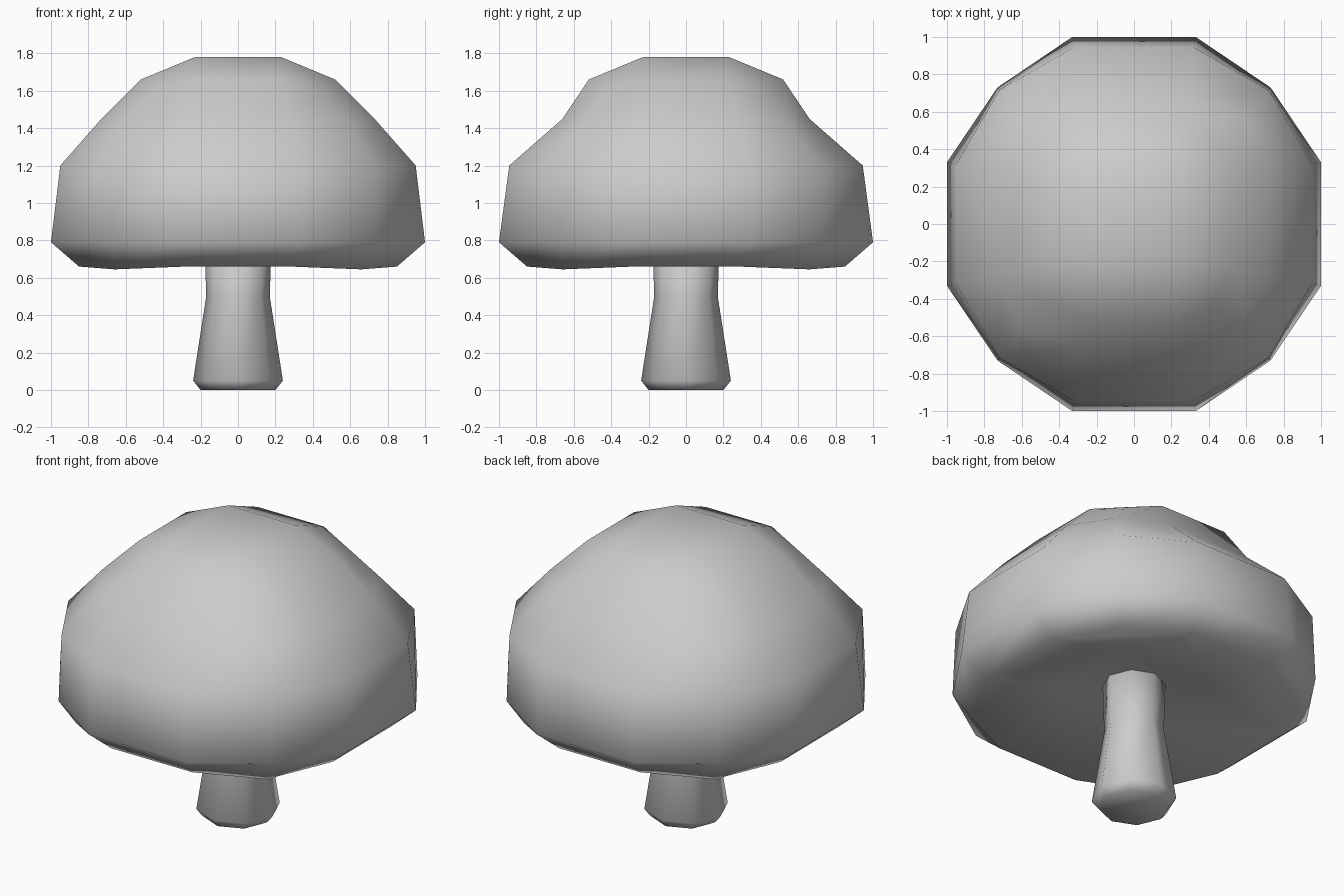
import bpy, bmesh
from math import cos, sin, pi

if "Cube" in bpy.data.objects:
    bpy.data.objects.remove(bpy.data.objects["Cube"])


def finish(name, bm):
    bmesh.ops.recalc_face_normals(bm, faces=bm.faces)
    mesh = bpy.data.meshes.new(name)
    bm.to_mesh(mesh)
    bm.free()
    for p in mesh.polygons:
        p.use_smooth = True
    obj = bpy.data.objects.new(name, mesh)
    bpy.context.collection.objects.link(obj)
    return obj


def bridge(bm, a, b):
    n = len(a)
    for i in range(n):
        j = (i + 1) % n
        bm.faces.new((a[i], a[j], b[j], b[i]))


def cap_ring(bm, ex, ey, w, cx, cy, z, cz):
    """Twelve points: two on each side and one on each corner."""
    pts = [(ex, -w, z), (ex, w, z), (cx, cy, cz), (w, ey, z), (-w, ey, z), (-cx, cy, cz)]
    pts += [(-x, -y, h) for x, y, h in pts]
    return [bm.verts.new(p) for p in pts]


def close_grid(bm, ring, r, z):
    """Fill a twelve point ring with a 3 x 3 grid of quads."""
    inner = [bm.verts.new((sx * r, sy * r, z))
             for sx, sy in ((1, 1), (-1, 1), (-1, -1), (1, -1))]
    for k in range(4):
        a, b, c, d = (ring[(3 * k + i) % 12] for i in range(4))
        bm.faces.new((a, b, inner[k], inner[k - 1]))
        bm.faces.new((b, c, d, inner[k]))
    bm.faces.new(inner)


# Cap: rounded block with a hollow underside
bm = bmesh.new()
levels = [
    (0.85, 0.85, 0.28, 0.66, 0.66, 0.66, 0.645),
    (1.00, 1.00, 0.33, 0.73, 0.73, 0.79, 0.79),
    (0.95, 0.945, 0.32, 0.72, 0.715, 1.20, 1.20),
    (0.73, 0.66, 0.28, 0.60, 0.55, 1.45, 1.43),
    (0.52, 0.52, 0.23, 0.43, 0.43, 1.66, 1.60),
]
rings = [cap_ring(bm, *lv) for lv in levels]
for lower, upper in zip(rings, rings[1:]):
    bridge(bm, lower, upper)
close_grid(bm, rings[0], 0.28, 0.80)
close_grid(bm, rings[-1], 0.23, 1.78)
finish("mushroom_cap", bm)

# Stem: eight-sided, flared at the foot
bm = bmesh.new()
profile = [(0.20, 0.0), (0.24, 0.05), (0.17, 0.50), (0.18, 0.84)]
rings = [[bm.verts.new((r * cos(i * pi / 4), r * sin(i * pi / 4), z)) for i in range(8)]
         for r, z in profile]
for lower, upper in zip(rings, rings[1:]):
    bridge(bm, lower, upper)
bm.faces.new(rings[0])
bm.faces.new(rings[-1])
finish("mushroom_stem", bm)
